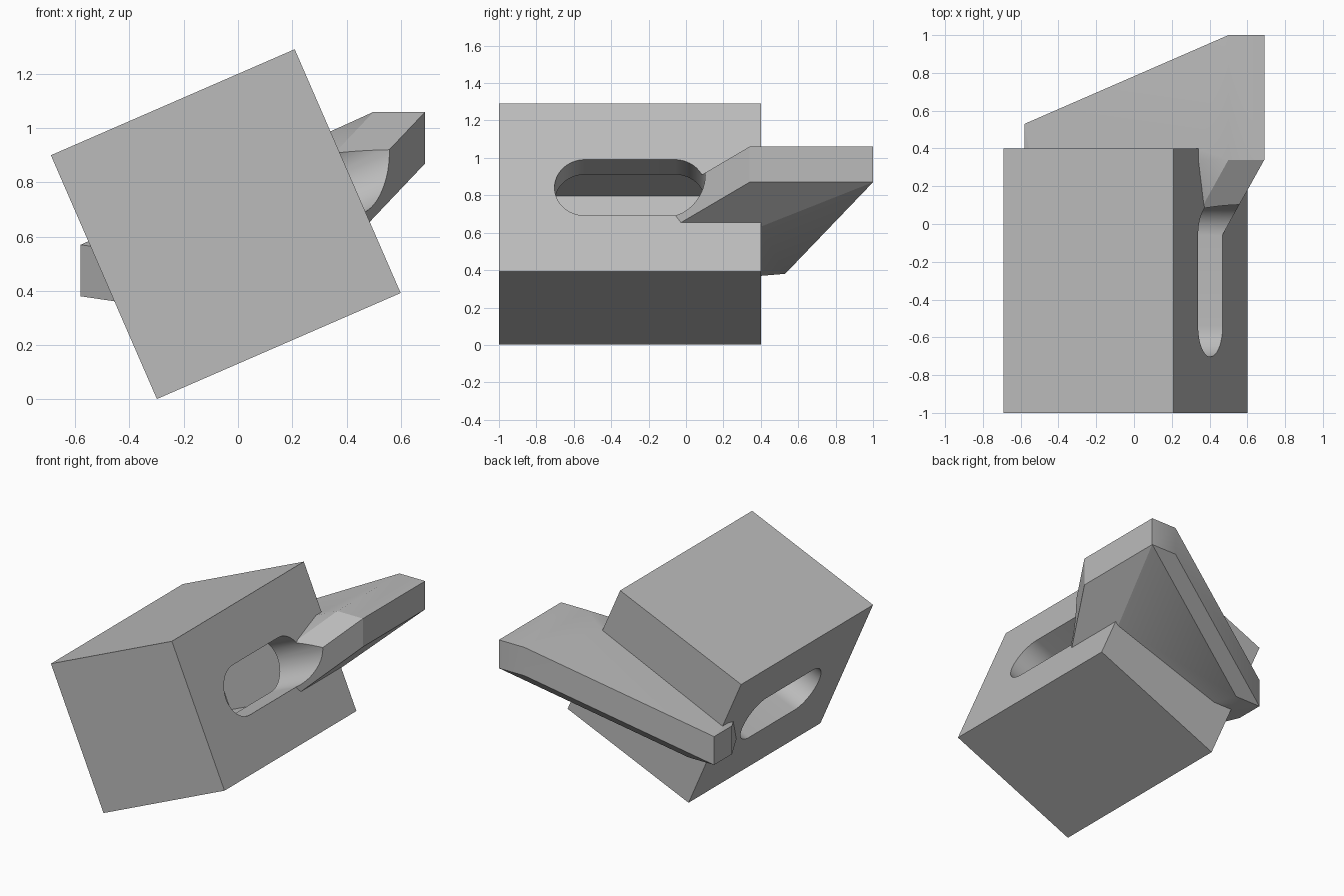
import bpy, bmesh, math
from mathutils import Matrix, Vector

cube = bpy.data.objects.get("Cube")
if cube:
    bpy.data.objects.remove(cube, do_unlink=True)

grey = bpy.data.materials.new("plain_grey")
grey.use_nodes = True
colour = (0.5, 0.5, 0.5, 1)
grey.diffuse_color = colour
grey.node_tree.nodes["Principled BSDF"].inputs["Base Color"].default_value = colour

# Tilted frame shared by the block, its cavity and its slot
TILT = Matrix.Translation((-0.045, 0, 0.646)) @ Matrix.Rotation(-math.radians(23.5), 4, 'Y')
SIDE, WALL = 0.98, 0.2


def make(name, bm):
    bmesh.ops.recalc_face_normals(bm, faces=bm.faces)
    mesh = bpy.data.meshes.new(name)
    bm.to_mesh(mesh)
    bm.free()
    mesh.materials.append(grey)
    obj = bpy.data.objects.new(name, mesh)
    bpy.context.collection.objects.link(obj)
    return obj


def tilted_box(name, side, y0, y1):
    bm = bmesh.new()
    place = TILT @ Matrix.Translation((0, (y0 + y1) / 2, 0)) @ Matrix.Diagonal((side, y1 - y0, side, 1))
    bmesh.ops.create_cube(bm, size=1, matrix=place)
    return make(name, bm)


def hull(name, corners, edge):
    """Convex wedge around small cubes given by their lowest corners."""
    bm = bmesh.new()
    for c in corners:
        centre = Vector(c) + Vector((edge, edge, edge)) / 2
        bmesh.ops.create_cube(bm, size=edge, matrix=Matrix.Translation(centre))
    bmesh.ops.delete(bm, geom=bm.faces[:], context='FACES_ONLY')
    res = bmesh.ops.convex_hull(bm, input=bm.verts[:])
    junk = [v for v in set(res["geom_interior"] + res["geom_unused"]) if isinstance(v, bmesh.types.BMVert)]
    bmesh.ops.delete(bm, geom=junk, context='VERTS')
    bmesh.ops.dissolve_limit(bm, angle_limit=0.01, verts=bm.verts[:], edges=bm.edges[:])
    return make(name, bm)


def stadium(name, y_mid, straight, radius, length, steps=24):
    """Round-ended bar running along the tilted x axis."""
    bm = bmesh.new()
    ring = []
    for side in (1, -1):
        for i in range(steps + 1):
            a = math.pi * i / steps
            ring.append(bm.verts.new((-length / 2,
                                      y_mid + side * (straight / 2 + radius * math.sin(a)),
                                      side * radius * math.cos(a))))
    face = bm.faces.new(ring)
    moved = bmesh.ops.extrude_face_region(bm, geom=[face])["geom"]
    bmesh.ops.translate(bm, vec=(length, 0, 0), verts=[v for v in moved if isinstance(v, bmesh.types.BMVert)])
    bm.transform(TILT)
    return make(name, bm)


def combine(body, other, operation):
    mod = body.modifiers.new(operation.lower(), 'BOOLEAN')
    mod.operation, mod.solver, mod.object = operation, 'EXACT', other
    bpy.context.view_layer.objects.active = body
    bpy.ops.object.modifier_apply(modifier=mod.name)
    bpy.data.objects.remove(other, do_unlink=True)


# Block with the slanted wedge passing through it
body = tilted_box("slotted_block", SIDE, -1, 0.4)
wedge = hull("wedge", [(0.5, 0.34, 0.87), (0.5, 0.81, 0.87),
                       (-0.58, 0.34, 0.38), (-0.04, -0.63, 0.3)], 0.19)
combine(body, wedge, 'UNION')

# Hollow inside, then the slot through both side walls
combine(body, tilted_box("cavity", SIDE - 2 * WALL, -1 + WALL, 0.4 - WALL), 'DIFFERENCE')
combine(body, stadium("slot", -0.3, 0.48, 0.163, 3), 'DIFFERENCE')

bpy.ops.object.select_all(action='DESELECT')
body.select_set(True)
bpy.context.view_layer.objects.active = body
bpy.ops.object.shade_smooth_by_angle(angle=math.radians(25))
